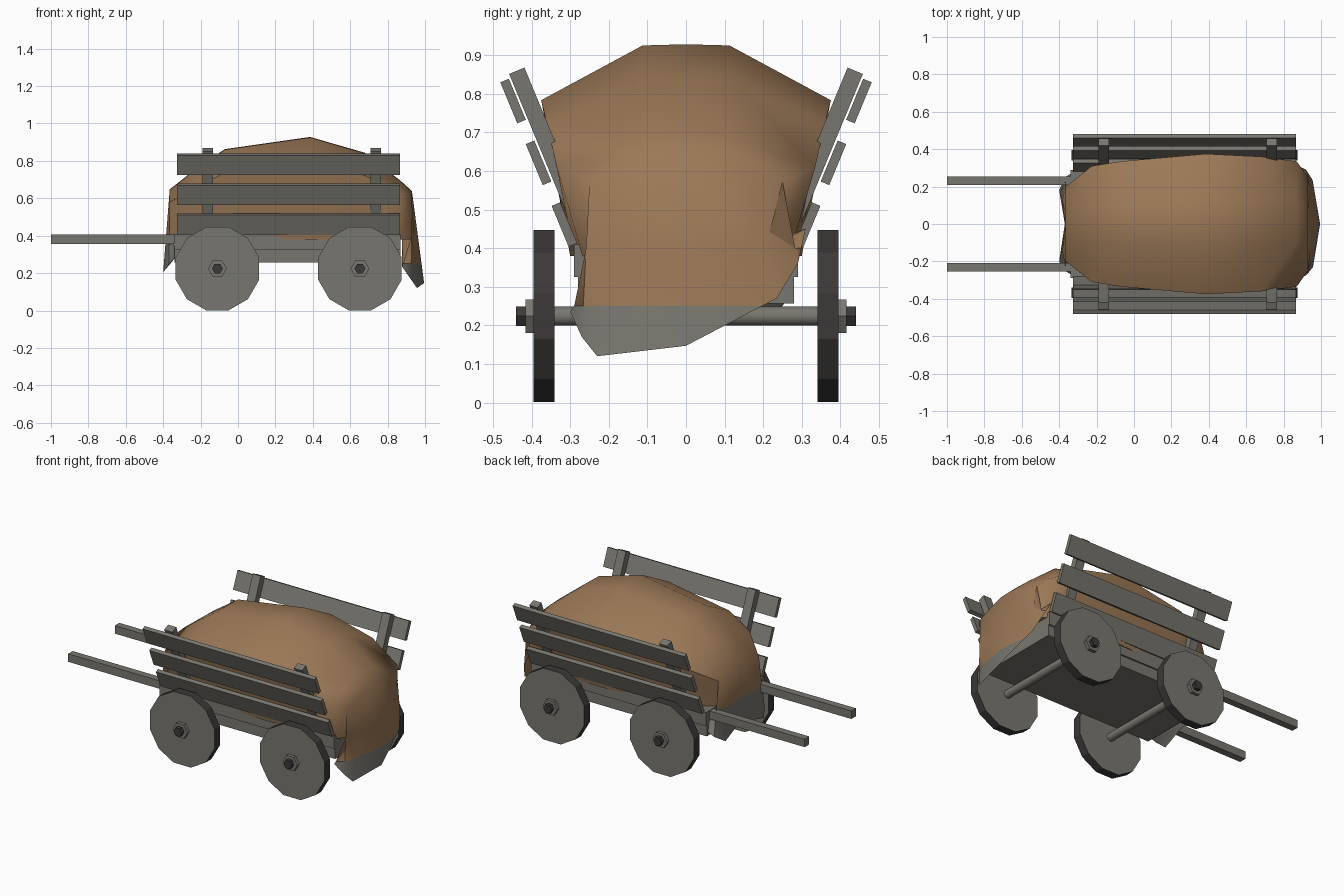
import bpy, bmesh, math
from mathutils import Vector

if "Cube" in bpy.data.objects:
    bpy.data.objects.remove(bpy.data.objects["Cube"])


def material(name, rgb):
    m = bpy.data.materials.new(name)
    m.diffuse_color = (*rgb, 1)
    m.use_nodes = True
    m.node_tree.nodes["Principled BSDF"].inputs["Base Color"].default_value = m.diffuse_color
    return m


WOOD = material("weathered_grey_wood", (0.19, 0.183, 0.158))
DARK = material("dark_iron", (0.045, 0.04, 0.038))
CLOTH = material("brown_cloth", (0.33, 0.19, 0.095))


def box(name, center, size, mat, tilt=0.0):
    bpy.ops.mesh.primitive_cube_add(size=1, location=center, rotation=(tilt, 0, 0))
    ob = bpy.context.object
    ob.name = name
    ob.scale = size
    ob.data.materials.append(mat)
    return ob


def cylinder(name, center, radius, depth, sides, mat, turn=0.0):
    """Cylinder lying along y."""
    bpy.ops.mesh.primitive_cylinder_add(vertices=sides, radius=radius, depth=depth,
                                        location=center, rotation=(math.pi / 2, turn, 0))
    ob = bpy.context.object
    ob.name = name
    ob.data.materials.append(mat)
    return ob


# wheels with dark tread, hubs, nuts and axles
AXLE_Z = 0.224
for end, x in (("front", -0.11), ("rear", 0.652)):
    axle = cylinder(end + "_axle", (x, 0, AXLE_Z), 0.025, 0.80, 16, WOOD)
    bpy.ops.object.shade_smooth_by_angle()
    for side, s in (("near", -1), ("far", 1)):
        tag = f"{end}_{side}_"
        wheel = cylinder(tag + "wheel", (x, s * 0.3675, AXLE_Z), 0.231, 0.055, 12,
                         WOOD, math.radians(15))
        wheel.data.materials.append(DARK)
        for f in wheel.data.polygons:
            if abs(f.normal.z) < 0.5:
                f.material_index = 1
        cylinder(tag + "hub", (x, s * 0.405, AXLE_Z), 0.05, 0.022, 6, WOOD, math.pi / 2)
        cylinder(tag + "nut", (x, s * 0.427, AXLE_Z), 0.029, 0.026, 6, DARK, math.pi / 2)

# cart bed: floor beam and plank box
box("bed_floor", (0.265, 0, 0.291), (1.21, 0.56, 0.068), WOOD)
box("bed_box", (0.265, 0, 0.367), (1.21, 0.58, 0.084), WOOD)

# pulling shafts, leaning posts and side planks
TILT = math.radians(22.5)
for side, s in (("near", -1), ("far", 1)):
    box(side + "_shaft", (-0.665, s * 0.231, 0.381), (0.67, 0.045, 0.05), WOOD)
    for x in (-0.163, 0.737):
        box(side + "_post", (x, s * 0.335, 0.61), (0.056, 0.043, 0.54), WOOD, -s * TILT)
    for y, z in ((0.315, 0.461), (0.382, 0.621), (0.448, 0.781)):
        box(side + "_plank", (0.27, s * y, z), (1.19, 0.024, 0.115), WOOD, -s * TILT)


# cloth-covered load: lofted sections with drooping end flaps
def section(x, w, top):
    mid = 0.4 + (top - 0.4) * 0.73
    half = [(0.8 * w, 0.38), (w, mid), (0.3 * w, top)]
    return ([(x, -y, z) for y, z in half] + [(x, 0, top + 0.003)]
            + [(x, y, z) for y, z in reversed(half)])


left_flap = [(-0.32, -0.28, 0.30), (-0.37, -0.25, 0.25), (-0.40, -0.20, 0.205), (-0.37, 0, 0.25),
             (-0.40, 0.18, 0.205), (-0.37, 0.25, 0.25), (-0.32, 0.28, 0.30)]
right_flap = [(0.877, -0.30, 0.235), (0.925, -0.27, 0.17), (0.957, -0.23, 0.12), (0.995, 0, 0.147),
              (0.955, 0.235, 0.27), (0.92, 0.29, 0.36), (0.877, 0.31, 0.45)]
stations = [(-0.365, 0.20, 0.645), (-0.225, 0.31, 0.755), (-0.07, 0.335, 0.86),
            (0.385, 0.375, 0.925), (0.68, 0.36, 0.84), (0.87, 0.335, 0.69), (0.93, 0.25, 0.636)]
rings = [left_flap] + [section(*s) for s in stations] + [right_flap]

bm = bmesh.new()
loops = [[bm.verts.new(p) for p in ring] for ring in rings]
for a, b in zip(loops, loops[1:]):
    n = len(a)
    for i in range(n):
        bm.faces.new((a[i], b[i], b[(i + 1) % n], a[(i + 1) % n]))
for end in (loops[0], loops[-1]):
    for i in range(len(end)):
        if 0 < i < len(end) - 1:
            bm.faces.new((end[0], end[i], end[i + 1]))
bmesh.ops.recalc_face_normals(bm, faces=bm.faces)
# cut the cloth where the grey hem begins
for z in (0.25, 0.40):
    bmesh.ops.bisect_plane(bm, geom=bm.verts[:] + bm.edges[:] + bm.faces[:],
                           plane_co=Vector((0, 0, z)), plane_no=Vector((0, 0, 1)))
for f in bm.faces:
    c = f.calc_center_median()
    f.material_index = int(c.z < (0.25 if c.x > 0 else 0.40))
me = bpy.data.meshes.new("cloth_load")
bm.to_mesh(me)
bm.free()
load = bpy.data.objects.new("cloth_load", me)
bpy.context.collection.objects.link(load)
me.materials.append(CLOTH)
me.materials.append(WOOD)
bpy.ops.object.select_all(action='DESELECT')
load.select_set(True)
bpy.context.view_layer.objects.active = load
bpy.ops.object.shade_smooth_by_angle(angle=math.radians(60))
